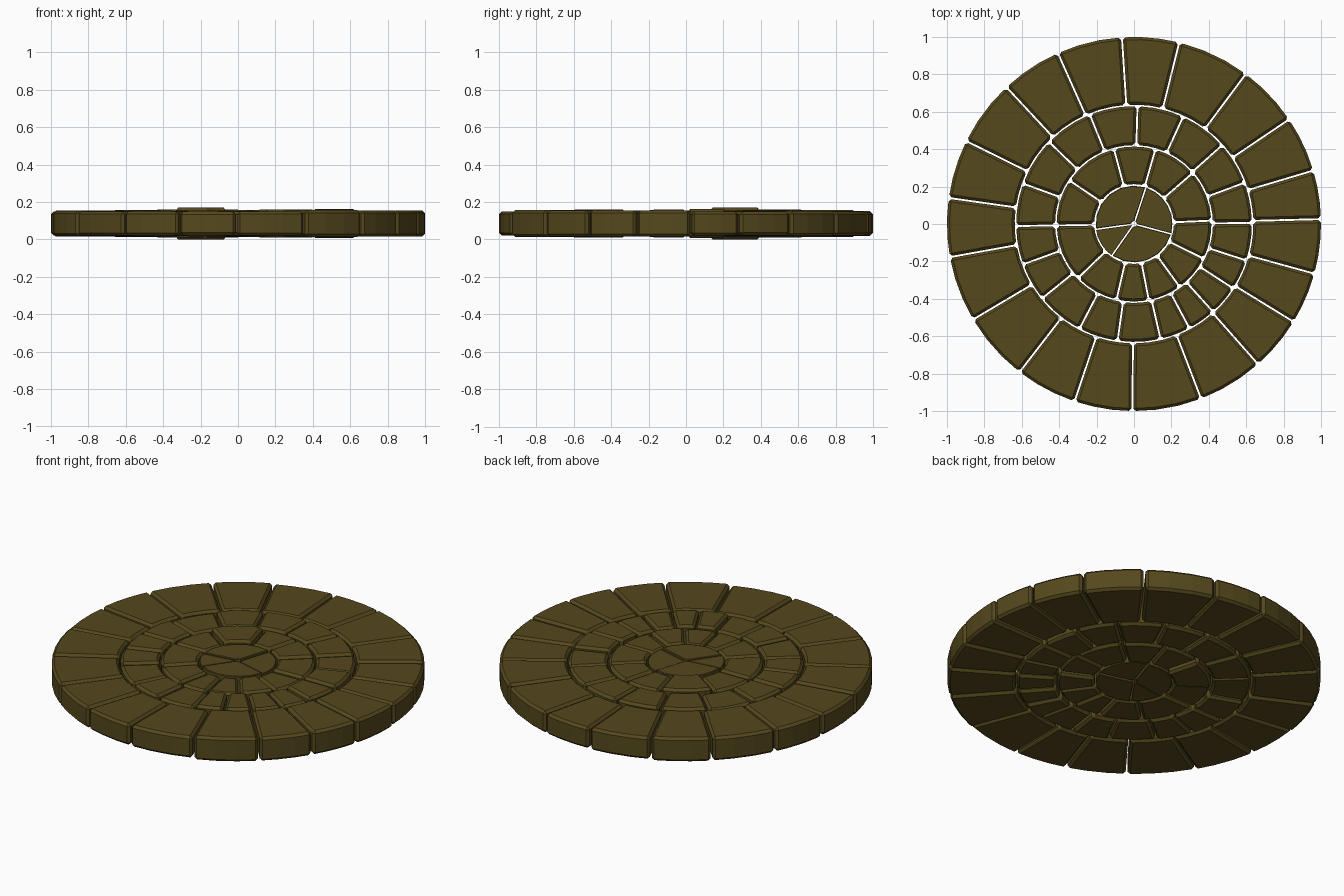
import bpy, bmesh, math, random

if "Cube" in bpy.data.objects:
    bpy.data.objects.remove(bpy.data.objects["Cube"])

random.seed(4)
MID_Z = 0.085

mat = bpy.data.materials.new("olive_stone")
mat.diffuse_color = (0.09, 0.065, 0.012, 1)
mat.use_nodes = True
mat.node_tree.nodes["Principled BSDF"].inputs["Base Color"].default_value = mat.diffuse_color


def wedge(bm, r0, r1, a0, a1, half, segs, gap, chamfer):
    """One chamfered paving stone between two joint angles (degrees)."""
    part = bmesh.new()
    a0, a1 = math.radians(a0), math.radians(a1)

    def arc(r):
        off = math.asin(min(gap / r, 0.4))
        s, e = a0 + off, a1 - off
        return [(r * math.cos(s + (e - s) * i / segs),
                 r * math.sin(s + (e - s) * i / segs)) for i in range(segs + 1)]

    outer, inner = arc(r1), arc(r0)
    rows = [[part.verts.new((x, y, MID_Z + z)) for x, y in ring]
            for ring in (inner, outer) for z in (-half, half)]
    ib, it, ob, ot = rows
    for i in range(segs):
        j = i + 1
        part.faces.new((it[i], ot[i], ot[j], it[j]))
        part.faces.new((ib[j], ob[j], ob[i], ib[i]))
        part.faces.new((ob[i], ob[j], ot[j], ot[i]))
        part.faces.new((ib[j], ib[i], it[i], it[j]))
    part.faces.new((ib[0], ob[0], ot[0], it[0]))
    part.faces.new((ob[-1], ib[-1], it[-1], ot[-1]))
    bmesh.ops.recalc_face_normals(part, faces=part.faces)
    sharp = [e for e in part.edges if e.calc_face_angle(0) > math.radians(40)]
    bmesh.ops.bevel(part, geom=sharp, offset=chamfer, offset_type='OFFSET',
                    segments=1, affect='EDGES', clamp_overlap=True)
    tmp = bpy.data.meshes.new("tmp")
    part.to_mesh(tmp)
    part.free()
    bm.from_mesh(tmp)
    bpy.data.meshes.remove(tmp)


def ring(name, r0, r1, joints, half, segs, gap=0.005, chamfer=0.014, special=None):
    """A full ring of stones with slightly varied thickness."""
    bm = bmesh.new()
    for i, a in enumerate(joints):
        b = joints[i + 1] if i + 1 < len(joints) else joints[0] + 360
        h = (special or {}).get(i, random.uniform(*half))
        wedge(bm, r0, r1, a, b, h, segs, gap, chamfer)
    me = bpy.data.meshes.new(name)
    bm.to_mesh(me)
    bm.free()
    me.materials.append(mat)
    bpy.context.collection.objects.link(bpy.data.objects.new(name, me))


# Outer ring of large stones
ring("outer_stones", 0.638, 1.0,
     [1.5, 16.6, 34, 53.3, 76, 93.7, 114, 133, 153.7, 172, 190.2, 210.7,
      232.3, 251.5, 269.5, 291, 311.5, 328.5, 344.6], (0.062, 0.072), 3)
# Middle ring of small stones
ring("middle_stones", 0.422, 0.63,
     [0.5, 20.5, 41.8, 65.4, 88.3, 112, 136, 160, 181, 200, 219, 242.5,
      262, 283, 298, 312, 327, 342], (0.062, 0.076), 3, special={0: 0.078})
# Inner ring, with one proud stone
ring("inner_stones", 0.213, 0.414,
     [2.5, 41, 74, 105, 146, 181, 224, 257, 281, 306, 333.5],
     (0.06, 0.073), 4, special={3: 0.085})
# Centre stones around a tiny hole
ring("centre_stones", 0.014, 0.205, [-15, 72, 188, 235], (0.06, 0.073), 6,
     gap=0.004, chamfer=0.01)
